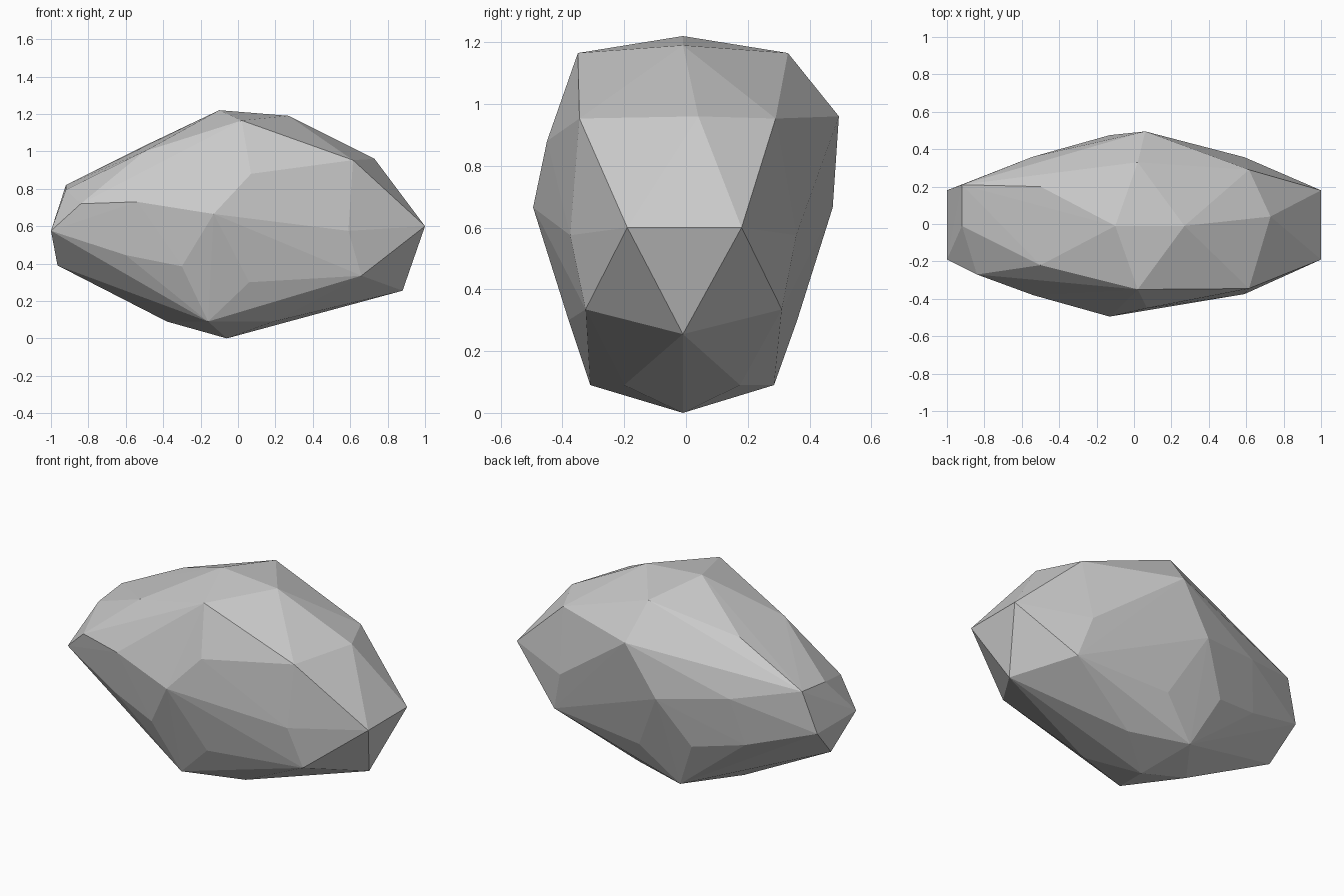
import bpy
import bmesh

# Remove the default cube only
default_cube = bpy.data.objects.get("Cube")
if default_cube:
    bpy.data.objects.remove(default_cube, do_unlink=True)


def make_material(name, colour):
    """Create one flat, rough material."""
    material = bpy.data.materials.new(name)
    material.use_nodes = True
    material.diffuse_color = colour
    shader = material.node_tree.nodes.get("Principled BSDF")
    shader.inputs["Base Color"].default_value = colour
    shader.inputs["Roughness"].default_value = 1
    return material


def mirrored_corners(rows):
    """Turn each row of x, z, front depth and back depth into two corners."""
    for x, z, front, back in rows:
        yield (x, -front, z)
        yield (x, back, z)


def build_faceted_stone(name, corners, material):
    """Wrap a flat-shaded faceted skin around the given corners."""
    mesh = bpy.data.meshes.new(name)
    bm = bmesh.new()
    for corner in corners:
        bm.verts.new(corner)
    bmesh.ops.convex_hull(bm, input=bm.verts[:], use_existing_faces=False)
    loose = [vert for vert in bm.verts if not vert.link_faces]
    bmesh.ops.delete(bm, geom=loose, context="VERTS")
    bmesh.ops.recalc_face_normals(bm, faces=bm.faces[:])
    for face in bm.faces:
        face.smooth = False
    bm.to_mesh(mesh)
    bm.free()
    mesh.materials.append(material)
    stone = bpy.data.objects.new(name, mesh)
    bpy.context.collection.objects.link(stone)
    return stone


# Centre profile, running round the stone from the crown to the base
centre_profile = [
    (-.1, -.01, 1.22), (.27, -.01, 1.19), (.73, .04, .96), (.88, -.01, .255),
    (-.06, -.01, 0), (-.38, -.01, .09), (-.965, 0, .39), (-.92, -.01, .795),
]

# Corners shared by the front and back, as x, z, front depth, back depth
upper_corners = [(.02, 1.165, .35, .33), (.615, .953, .345, .29)]
waist_corners = [
    (1, .6, .19, .18), (.59, .575, .375, .357), (-.13, .665, .495, .475),
    (-.54, .73, .38, .36), (-1, .575, .19, .18),
]
lower_corners = [
    (.66, .335, .325, .31), (.06, .3, .38, .36), (-.3, .385, .394, .375),
    (-.6, .445, .308, .295), (.19, .09, .2, .175), (-.16, .09, .31, .285),
]

# Irregular chips that differ between the front and back shoulders
front_chips = [
    (.07, -.45, .88), (-.26, -.36, .905), (-.5, -.22, 1), (-.84, -.27, .72),
]
back_chips = [(.06, .495, .96), (-.5, .2, 1.03), (-.92, .21, .82)]

# Assemble the stone
stone_grey = make_material("stone grey", (.6, .6, .6, 1))
side_corners = list(mirrored_corners(upper_corners + waist_corners + lower_corners))
build_faceted_stone(
    "faceted_rock",
    centre_profile + side_corners + front_chips + back_chips,
    stone_grey,
)
